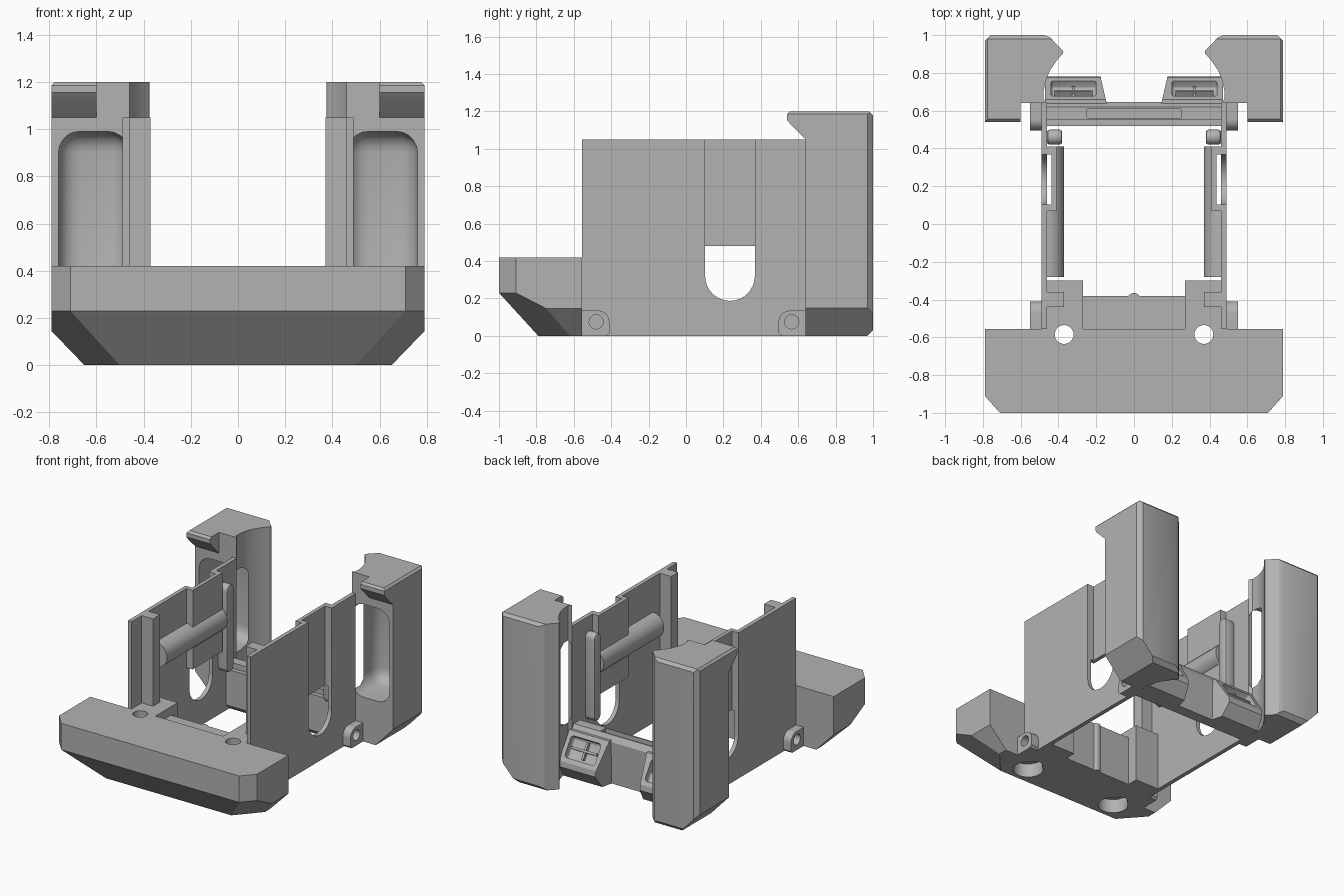
import bpy, bmesh, math
from mathutils import Vector

cube = bpy.data.objects.get("Cube")
if cube:
    bpy.data.objects.remove(cube, do_unlink=True)

grey = bpy.data.materials.new("matte_grey")
grey.use_nodes = True
grey.diffuse_color = (0.45, 0.45, 0.45, 1)
grey.node_tree.nodes["Principled BSDF"].inputs["Base Color"].default_value = grey.diffuse_color


def make(name, bm):
    bmesh.ops.recalc_face_normals(bm, faces=bm.faces[:])
    mesh = bpy.data.meshes.new(name)
    bm.to_mesh(mesh)
    bm.free()
    mesh.materials.append(grey)
    ob = bpy.data.objects.new(name, mesh)
    bpy.context.collection.objects.link(ob)
    return ob


def prism(name, points, axis, lo, hi):
    """Extrude a 2D outline along x (y,z), y (x,z) or z (x,y)."""
    place = {"x": lambda p, d: (d, p[0], p[1]),
             "y": lambda p, d: (p[0], d, p[1]),
             "z": lambda p, d: (p[0], p[1], d)}[axis]
    bm = bmesh.new()
    face = bm.faces.new([bm.verts.new(place(p, lo)) for p in points])
    new = bmesh.ops.extrude_face_region(bm, geom=[face])["geom"]
    move = Vector(place((0, 0), hi - lo))
    bmesh.ops.translate(bm, vec=move, verts=[v for v in new if isinstance(v, bmesh.types.BMVert)])
    return make(name, bm)


def box(name, x0, x1, y0, y1, z0, z1):
    return prism(name, [(x0, y0), (x1, y0), (x1, y1), (x0, y1)], "z", z0, z1)


def arc(cx, cy, r, start, end, n=12):
    angles = [math.radians(start + (end - start) * i / n) for i in range(n + 1)]
    return [(cx + r * math.cos(a), cy + r * math.sin(a)) for a in angles]


def disc(name, cx, cy, r, axis, lo, hi):
    return prism(name, arc(cx, cy, r, 0, 345, 23), axis, lo, hi)


def apply(ob, mod):
    bpy.context.view_layer.objects.active = ob
    bpy.ops.object.modifier_apply(modifier=mod.name)


def bevel(ob, width, segments=1, limit=30):
    mod = ob.modifiers.new("bevel", "BEVEL")
    mod.width, mod.segments = width, segments
    mod.limit_method, mod.angle_limit = "ANGLE", math.radians(limit)
    apply(ob, mod)
    return ob


def cut(ob, *cutters):
    for cutter in cutters:
        mod = ob.modifiers.new("cut", "BOOLEAN")
        mod.operation, mod.solver, mod.object = "DIFFERENCE", "EXACT", cutter
        apply(ob, mod)
        bpy.data.objects.remove(cutter, do_unlink=True)
    return ob


def slice_off(ob, point, normal):
    """Remove everything on the normal's side of a plane and close the hole."""
    bm = bmesh.new()
    bm.from_mesh(ob.data)
    bmesh.ops.bisect_plane(bm, geom=bm.verts[:] + bm.edges[:] + bm.faces[:],
                           plane_co=point, plane_no=normal, clear_outer=True)
    bmesh.ops.holes_fill(bm, edges=[e for e in bm.edges if e.is_boundary])
    bmesh.ops.recalc_face_normals(bm, faces=bm.faces[:])
    bm.to_mesh(ob.data)
    bm.free()


def mirror(ob):
    mod = ob.modifiers.new("mirror", "MIRROR")
    mod.use_mirror_merge = False
    apply(ob, mod)
    return ob


# Front bumper with faceted lower corners
bumper = box("front_bumper", -0.79, 0.79, -1, -0.555, 0, 0.42)
slice_off(bumper, (0, -1, 0.23), (0, -0.23, -0.21))
for s in (-1, 1):
    slice_off(bumper, (s * 0.79, 0, 0.145), (s * 0.145, 0, -0.14))
    slice_off(bumper, (s * 0.79, -0.91, 0), (s * 0.09, -0.08, 0))
    slice_off(bumper, (s * 0.79, -0.91, 0.23), (s * 0.09, -0.08, -0.155))
for s in (-1, 1):
    cut(bumper, disc("screw_hole", s * 0.37, -0.585, 0.05, "z", -0.1, 0.5),
        disc("counterbore", s * 0.37, -0.66, 0.1, "z", -0.1, 0.1))

# Inner front panel with its centre rib, and the feet beside it
box("front_panel", -0.27, 0.27, -0.56, -0.38, 0, 0.36)
disc("front_panel_rib", 0, -0.40, 0.035, "z", 0, 0.36)
foot = box("front_foot", 0.27, 0.46, -0.57, -0.30, 0, 0.42)
cut(foot, disc("screw_hole", 0.37, -0.585, 0.05, "z", -0.1, 0.5))
mirror(foot)
mirror(box("front_pillar", 0.37, 0.465, -0.44, -0.36, 0, 1.05))


# Side walls with a tall round-bottomed slot
def slot(x0, x1):
    outline = arc(0.235, 0.32, 0.133, 180, 360, 16) + [(0.368, 1.2), (0.102, 1.2)]
    return prism("slot_cutter", outline, "x", x0, x1)


mirror(cut(box("side_wall", 0.46, 0.49, -0.556, 0.64, 0, 1.05), slot(0.4, 0.6)))
mirror(cut(box("slot_backing", 0.41, 0.461, 0.07, 0.41, 0.48, 1.05), slot(0.437, 0.6)))

# Rounded rail and upright stop on the inner wall faces
rail = prism("inner_rail", arc(0.46, 0.71, 0.09, 90, 270, 16), "y", -0.28, 0.41)
mirror(cut(rail, slot(0.437, 0.6)))
stop = prism("inner_stop", arc(0.46, 0.91, 0.04, 0, 180) + arc(0.46, 0.36, 0.04, 180, 360), "x", 0.38, 0.461)
mirror(bevel(stop, 0.015, 2, 60))

# Pierced lugs at the foot of each wall
for name, y0, y1, hole in (("front_lug", -0.555, -0.41, -0.48), ("rear_lug", 0.64, 0.495, 0.565)):
    s = 1 if y1 > y0 else -1
    curve = [(y1 - s * 0.06 + s * u, v) for u, v in arc(0, 0.075, 0.06, 0, 90, 8)]
    lug = prism(name, [(y0, 0), (y1 - s * 0.015, 0), (y1, 0.015)] + curve + [(y0, 0.135)], "x", 0.48, 0.55)
    cut(lug, disc("lug_hole", hole, 0.075, 0.038, "x", 0.5, 0.6))
    mirror(lug)

# Rear towers: scooped inner side, sloped base, hollow front
plan = [(0.46, 0.64), (0.79, 0.64), (0.79, 0.97), (0.76, 1), (0.473, 1), (0.44, 0.985),
        (0.415, 0.955), (0.374, 0.915), (0.378, 0.90), (0.41, 0.865), (0.447, 0.81),
        (0.467, 0.76), (0.478, 0.71), (0.478, 0.66)]
tower = prism("rear_tower", plan, "z", 0, 1.2)
slice_off(tower, (0.79, 0, 0.15), (0.15, 0, -0.14))
slice_off(tower, (0, 1, 0.03), (0, 1, -1))
slice_off(tower, (0, 1, 1.18), (0, 1, 1))
slice_off(tower, (0.79, 0, 1.185), (1, 0, 1))
cavity = bevel(box("cavity", 0.462, 0.76, 0.45, 0.94, 0.32, 0.99), 0.09, 5)
cut(tower, cavity)
mirror(tower)

# Hooked lip over each tower front
lip = prism("tower_lip", [(0.65, 1.05), (0.64, 1.05), (0.56, 1.13), (0.54, 1.155), (0.54, 1.185),
                          (0.555, 1.2), (0.65, 1.2)], "x", 0.6, 0.79)
slice_off(lip, (0.79, 0, 1.185), (1, 0, 1))
mirror(lip)

# Rear cross beam with a stepped top
beam = prism("rear_beam", [(0.52, 0.04), (0.56, 0), (0.64, 0), (0.645, 0.3), (0.62, 0.34),
                           (0.55, 0.34), (0.55, 0.30), (0.52, 0.30)], "x", -0.48, 0.48)
cut(beam, box("beam_recess", -0.25, 0.25, 0.56, 0.61, 0.31, 0.4))

# Slanted lamp housings with a recessed face and two inner bars
lamp = prism("lamp_housing", [(0.63, 0), (0.72, 0), (0.78, 0.09), (0.775, 0.13), (0.66, 0.31), (0.63, 0.31)],
             "x", 0.145, 0.47)
slice_off(lamp, (0.145, 0.64, 0), (-0.13, 0.03, 0))
slope = Vector((0, 0.18, 0.115)).normalized()
down = Vector((0, 0.115, -0.18)).normalized()
mid = Vector((0.32, 0.7175, 0.22))


def lamp_block(name, half_x, half_d, offset, low, high):
    ob = box(name, -half_x, half_x, offset - half_d, offset + half_d, low, high)
    for v in ob.data.vertices:
        x, d, n = v.co
        v.co = mid + Vector((x, 0, 0)) + down * d + slope * n
    bm = bmesh.new()
    bm.from_mesh(ob.data)
    bmesh.ops.recalc_face_normals(bm, faces=bm.faces[:])
    bm.to_mesh(ob.data)
    bm.free()
    return ob


cut(lamp, bevel(lamp_block("lamp_recess", 0.12, 0.075, 0, -0.05, 0.1), 0.02, 3))
mirror(lamp)
mirror(lamp_block("lamp_bar", 0.1, 0.008, 0.0, -0.06, -0.015))
mirror(lamp_block("lamp_divider", 0.008, 0.06, 0.0, -0.06, -0.025))

# Smooth only the rounded surfaces
bpy.ops.object.select_all(action="DESELECT")
for ob in bpy.context.collection.objects:
    if ob.type == "MESH" and ob.data.materials and ob.data.materials[0] == grey:
        ob.select_set(True)
bpy.ops.object.shade_smooth_by_angle(angle=math.radians(25))
